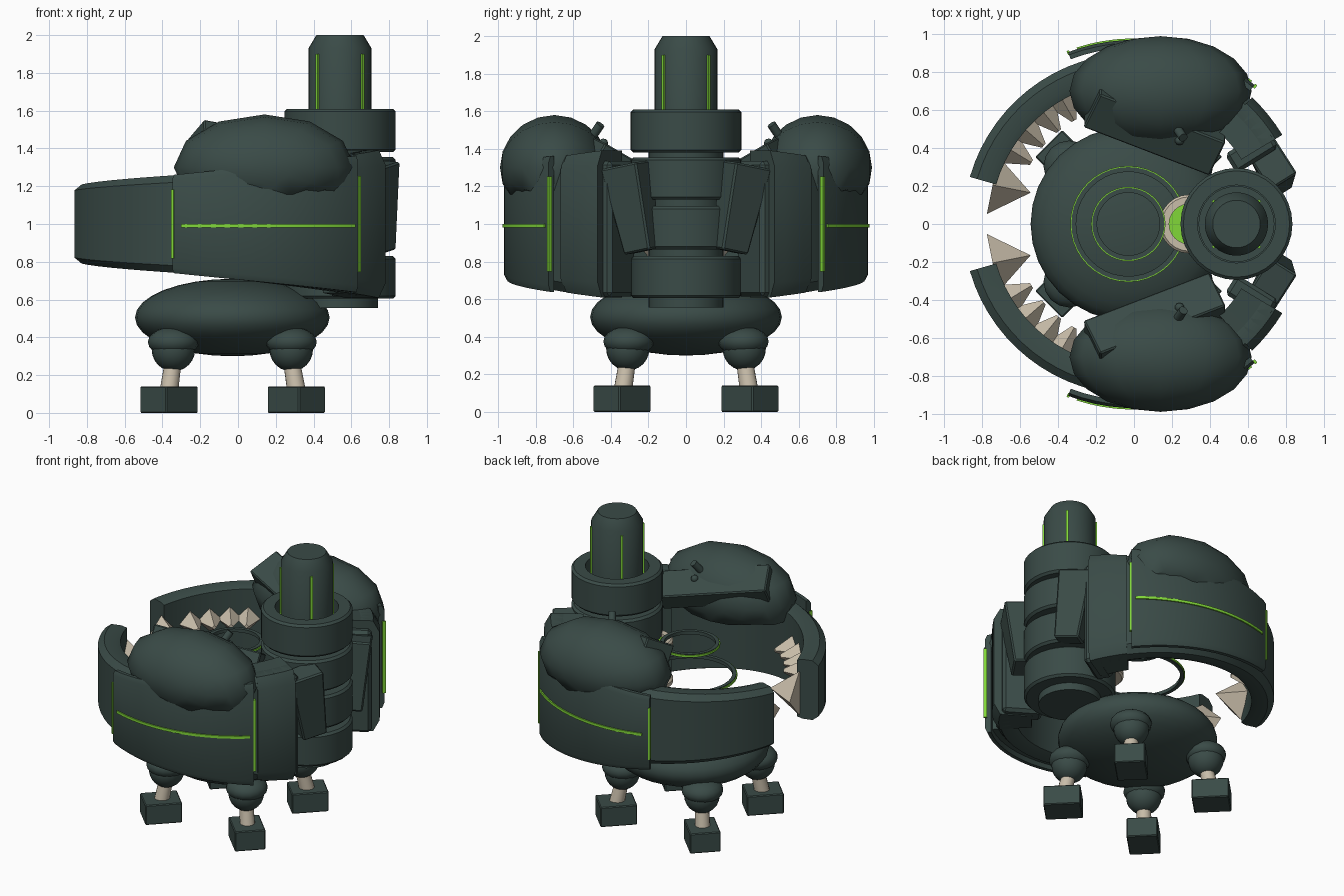
import bpy, bmesh, math
from mathutils import Matrix, Vector, Euler

cube = bpy.data.objects.get("Cube")
if cube:
    bpy.data.objects.remove(cube, do_unlink=True)


def material(name, rgb, rough=0.6):
    m = bpy.data.materials.new(name)
    m.use_nodes = True
    m.diffuse_color = (*rgb, 1)
    node = m.node_tree.nodes["Principled BSDF"]
    node.inputs["Base Color"].default_value = (*rgb, 1)
    node.inputs["Roughness"].default_value = rough
    return m


DARK = material("dark green metal", (0.042, 0.07, 0.063))
BONE = material("bone", (0.58, 0.51, 0.40))
GLOW = material("bright green", (0.22, 0.68, 0.04))


def finish(name, bm, mat, mirror=False, angle=35):
    """Clean the mesh, shade it, and mirror paired parts across y."""
    bmesh.ops.remove_doubles(bm, verts=bm.verts, dist=0.0005)
    bmesh.ops.recalc_face_normals(bm, faces=bm.faces)
    me = bpy.data.meshes.new(name)
    bm.to_mesh(me)
    bm.free()
    me.materials.append(mat)
    for p in me.polygons:
        p.use_smooth = True
    me.set_sharp_from_angle(angle=math.radians(angle))
    ob = bpy.data.objects.new(name, me)
    bpy.context.collection.objects.link(ob)
    if mirror:
        mod = ob.modifiers.new("Mirror", "MIRROR")
        mod.use_axis = (False, True, False)
        mod.use_mirror_merge = False
    return ob


def sweep(name, prof, mat, a0=0, a1=360, n=32, centre=(0, 0), z_map=None, mirror=False):
    """Carry a closed (radius, height) profile round a vertical axis."""
    bm = bmesh.new()
    full = abs(a1 - a0) == 360
    rings = []
    for i in range(n if full else n + 1):
        deg = a0 + (a1 - a0) * i / n
        a = math.radians(deg)
        rings.append([bm.verts.new((centre[0] + r * math.cos(a), centre[1] + r * math.sin(a),
                                    z_map(deg, z) if z_map else z)) for r, z in prof])
    k = len(prof)
    for i in range(n):
        p, q = rings[i], rings[(i + 1) % len(rings)]
        for j in range(k):
            bm.faces.new((p[j], p[(j + 1) % k], q[(j + 1) % k], q[j]))
    if not full:
        bm.faces.new(rings[0])
        bm.faces.new(rings[-1][::-1])
    return finish(name, bm, mat, mirror)


def block(name, size, loc, rot, mat, mirror=True, taper=1.0, bevel=0.0):
    """A box, with its lower end scaled by taper."""
    bm = bmesh.new()
    bmesh.ops.create_cube(bm, size=1)
    for v in bm.verts:
        f = taper if v.co.z < 0 else 1
        v.co = Vector((v.co.x * size[0] * f, v.co.y * size[1] * f, v.co.z * size[2]))
    if bevel:
        bmesh.ops.bevel(bm, geom=bm.edges[:], offset=bevel, segments=1, affect='EDGES')
    turn = Euler([math.radians(r) for r in rot]).to_matrix().to_4x4()
    bm.transform(Matrix.Translation(loc) @ turn)
    return finish(name, bm, mat, mirror, 25)


def ball(name, radii, loc, mat, u=24, v=14, mirror=False, axis_y=False, floor=None):
    bm = bmesh.new()
    bmesh.ops.create_uvsphere(bm, u_segments=u, v_segments=v, radius=1)
    if axis_y:
        bm.transform(Matrix.Rotation(math.pi / 2, 4, 'X'))
    bm.transform(Matrix.Translation(loc) @ Matrix.Diagonal((*radii, 1)))
    if floor:
        for vert in bm.verts:
            vert.co.z = max(vert.co.z, floor)
    return finish(name, bm, mat, mirror, 50)


def rod(name, start, end, r1, r2, mat, segs=12):
    bm = bmesh.new()
    a, b = Vector(start), Vector(end)
    bmesh.ops.create_cone(bm, cap_ends=True, segments=segs, radius1=r1, radius2=r2, depth=(b - a).length)
    bm.transform(Matrix.Translation((a + b) / 2) @ (b - a).to_track_quat('Z', 'Y').to_matrix().to_4x4())
    return finish(name, bm, mat, True)


def tube(r0, r1, z0, z1, c=0.0):
    """Ring section with chamfered outer corners."""
    return [(r0, z0), (r1 - c, z0), (r1, z0 + c), (r1, z1 - c), (r1 - c, z1), (r0, z1)]


# Body and legs
ball("body", (0.515, 0.51, 0.205), (-0.03, 0, 0.505), DARK, 32, 16)
for label, sx in (("front", -1), ("rear", 1)):
    hx = -0.03 + sx * 0.312
    fx = -0.028 + sx * 0.337
    ball(label + "_hip_cap", (0.135, 0.135, 0.08), (hx, 0.305, 0.375), DARK, 16, 10, True)
    ball(label + "_leg_joint", (0.115, 0.115, 0.115), (hx, 0.31, 0.335), DARK, 20, 12, True)
    rod(label + "_leg", (fx, 0.335, 0.12), (hx, 0.31, 0.28), 0.05, 0.045, BONE)
    block(label + "_foot", (0.2, 0.24, 0.14), (fx, 0.34, 0.07), (0, 0, -sx * 45), DARK, bevel=0.006)

# Rear column and gun
COL = (0.54, 0)
sweep("column_core", tube(0, 0.2, 0.555, 1.5), DARK, centre=COL)
for part, z0, z1 in (("lower", 0.605, 0.83), ("middle", 0.865, 1.095), ("upper", 1.13, 1.355)):
    sweep(part + "_column_segment", tube(0, 0.295, z0, z1, 0.015), DARK, centre=COL)
sweep("gun_collar", tube(0.205, 0.295, 1.38, 1.61, 0.015), DARK, centre=COL)
sweep("gun_barrel", [(0, 1.4), (0.167, 1.4), (0.167, 1.93), (0.125, 2.0), (0, 2.0)], DARK, centre=COL)
for k in range(4):
    mid = 45 + 90 * k
    sweep("barrel_light_%d" % (k + 1), tube(0.16, 0.176, 1.5, 1.9), GLOW, mid - 2.5, mid + 2.5, 2, COL)

# Glowing core held against the column
CORE = (0.29, 0)
sweep("energy_core", tube(0, 0.115, 0.86, 1.14), GLOW, n=24, centre=CORE)
for part, z in (("lower", 0.87), ("upper", 1.14)):
    sweep(part + "_core_ring", tube(0.105, 0.155, z - 0.025, z + 0.025, 0.012), BONE, n=24, centre=CORE)

# Floating rings
for part, r, z in (("lower", 0.3, 0.99), ("upper", 0.19, 1.21)):
    sweep(part + "_floating_ring", tube(r - 0.025, r, z - 0.012, z + 0.012), DARK, n=40, centre=(-0.03, 0))
    sweep(part + "_ring_light", tube(r - 0.003, r + 0.006, z - 0.007, z + 0.007), GLOW, n=40, centre=(-0.03, 0))


def arm_height(deg, f):
    """Arms grow taller from the jaw tip towards the column."""
    if deg > 111:
        half = 0.21 + 0.05 * (164 - deg) / 53
    else:
        half = 0.26 + 0.1 * (111 - deg) / 61
    return 1.0 + f * half


# Curved arms with outer armour
ARM = [(0.755, -0.95), (0.79, -1), (0.86, -1), (0.9, -0.85), (0.9, 0.85), (0.86, 1), (0.79, 1), (0.755, 0.95)]
sweep("arm", ARM, DARK, 31, 164, 26, z_map=arm_height, mirror=True)
sweep("arm_root", [(0.66, -1), (0.87, -1), (0.912, -0.8), (0.912, 0.8), (0.87, 1), (0.66, 1)],
      DARK, 31, 47, 4, z_map=arm_height, mirror=True)
sweep("arm_armour", [(0.93, -1), (0.955, -1), (0.97, -0.9), (0.97, 0.9), (0.955, 1), (0.93, 1)],
      DARK, 49, 111, 14, z_map=arm_height, mirror=True)
sweep("armour_bridge", tube(0.89, 0.94, -0.88, 0.88), DARK, 52, 100, 10, z_map=arm_height, mirror=True)
sweep("armour_stripe", tube(0.962, 0.978, 0.982, 1.0), GLOW, 50.5, 108, 14, mirror=True)
for part, deg in (("rear", 48.7), ("front", 110.9)):
    sweep(part + "_armour_light", tube(0.955, 0.978, -0.7, 0.7), GLOW, deg - 0.4, deg + 0.4, 1,
          z_map=arm_height, mirror=True)

# Plates joining arms to column
block("shoulder_plate", (0.26, 0.12, 0.72), (0.62, 0.385, 0.975), (0, 0, 32), DARK, bevel=0.02)
block("shoulder_flap", (0.17, 0.23, 0.47), (0.735, 0.275, 1.085), (-10, 4, 32), DARK, taper=0.72, bevel=0.01)

# Armoured pods on top of the arms
ball("pod", (0.48, 0.29, 0.28), (0.14, 0.7, 1.3), DARK, 12, 10, True, True, 1.145)
block("pod_beam", (0.72, 0.22, 0.13), (0.11, 0.5, 1.385), (28, 10, -21), DARK, bevel=0.008)
rod("pod_peg", (0.21, 0.53, 1.42), (0.26, 0.455, 1.53), 0.024, 0.024, DARK)
ball("pod_stud", (0.025, 0.025, 0.025), (0.24, 0.44, 1.43), DARK, 10, 6, True)

# Teeth along the inside of the jaws
rod("tip_tooth", (-0.745, 0.205, 0.97), (-0.545, 0.165, 0.97), 0.155, 0.0, BONE, 4)
for k, deg in enumerate((149, 139, 129, 120)):
    a = math.radians(deg)
    rod("tooth_%d" % (k + 1), (0.755 * math.cos(a), 0.755 * math.sin(a), 1.03),
        (0.63 * math.cos(a), 0.63 * math.sin(a), 1.03), 0.08, 0.015, BONE, 4)
